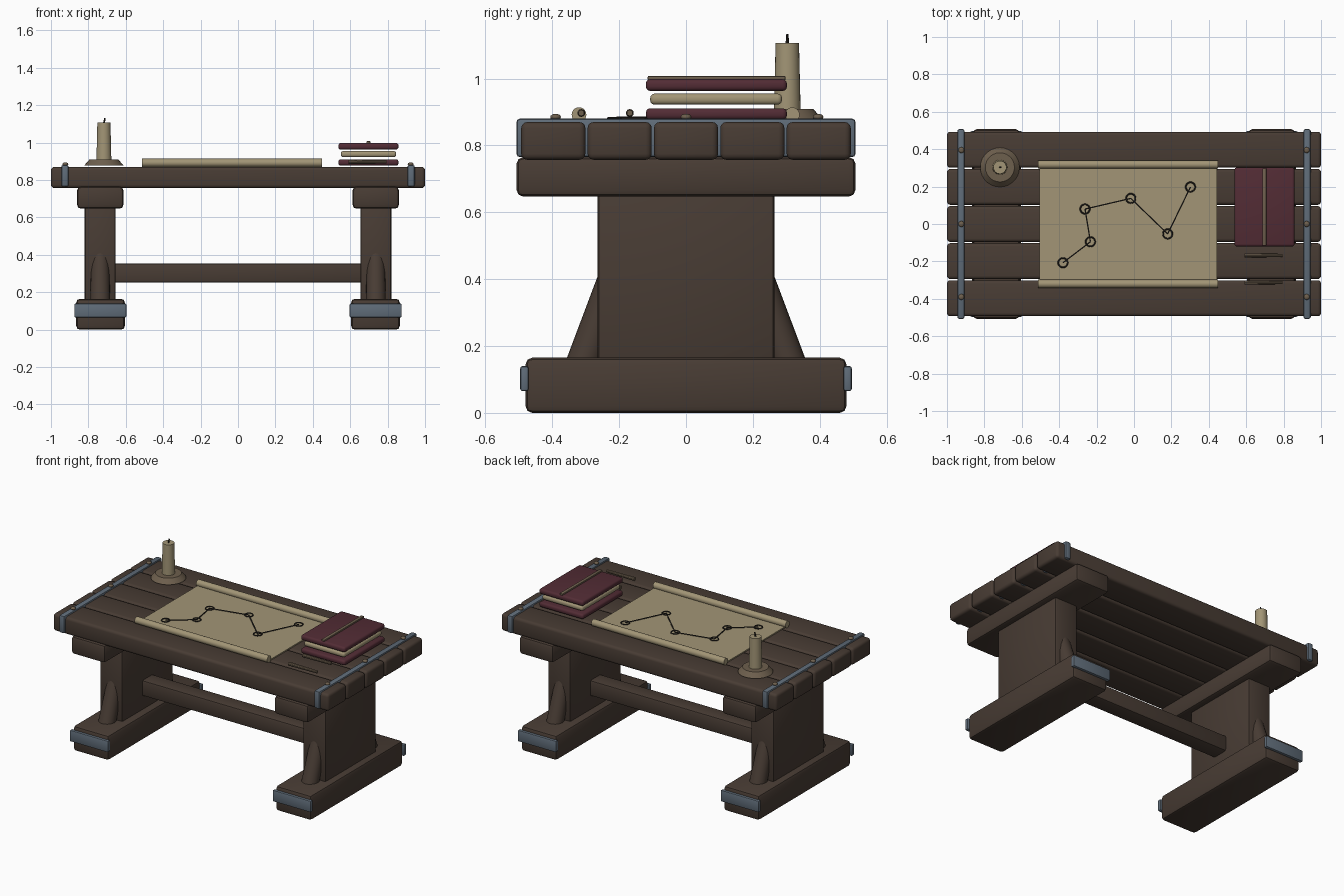
import bpy, math
from mathutils import Vector

if "Cube" in bpy.data.objects:
    bpy.data.objects.remove(bpy.data.objects["Cube"])


def mat(name, rgb):
    m = bpy.data.materials.new(name)
    m.diffuse_color = (*rgb, 1)
    m.use_nodes = True
    m.node_tree.nodes["Principled BSDF"].inputs["Base Color"].default_value = m.diffuse_color
    return m


WOOD = mat("dark_wood", (0.065, 0.045, 0.034))
IRON = mat("blue_iron", (0.115, 0.15, 0.19))
PAPER = mat("parchment", (0.36, 0.30, 0.18))
BRASS = mat("old_brass", (0.155, 0.115, 0.075))
RED = mat("red_leather", (0.085, 0.025, 0.035))
INK = mat("ink", (0.02, 0.017, 0.014))


def finish(o, name, m):
    o.name = name
    o.data.materials.append(m)
    bpy.ops.object.shade_smooth_by_angle(angle=math.radians(35))
    return o


def box(name, x, y, z, m, bevel=0.015, seg=2):
    """Rounded box from (min, max) ranges."""
    bpy.ops.mesh.primitive_cube_add(size=1, location=[sum(r) / 2 for r in (x, y, z)])
    o = bpy.context.object
    o.scale = [r[1] - r[0] for r in (x, y, z)]
    bpy.ops.object.transform_apply(location=False, rotation=False)
    if bevel:
        b = o.modifiers.new("bevel", "BEVEL")
        b.width, b.segments = bevel, seg
        bpy.ops.object.modifier_apply(modifier="bevel")
    return finish(o, name, m)


def rod(name, a, b, r1, r2, m, verts=20):
    """Tapered round rod from point a to point b."""
    a, b = Vector(a), Vector(b)
    bpy.ops.mesh.primitive_cone_add(vertices=verts, radius1=r1, radius2=r2,
                                    depth=(b - a).length, location=(a + b) / 2)
    o = bpy.context.object
    o.rotation_euler = (b - a).to_track_quat('Z', 'Y').to_euler()
    return finish(o, name, m)


# table top planks
for i in range(5):
    c = (i - 2) * 0.1985
    box(f"plank_{i + 1}", (-1, 1), (c - 0.096, c + 0.096), (0.757, 0.87), WOOD, 0.018, 3)

# trestles, straps and iron fittings, one set per end
for s, side in ((-1, "left"), (1, "right")):
    def xr(lo, hi):
        return sorted((s * lo, s * hi))
    box(f"{side}_foot", xr(0.605, 0.865), (-0.48, 0.48), (0.0, 0.165), WOOD, 0.02)
    box(f"{side}_leg", xr(0.655, 0.82), (-0.264, 0.264), (0.15, 0.67), WOOD, 0.012)
    box(f"{side}_crossbeam", xr(0.613, 0.86), (-0.507, 0.507), (0.647, 0.765), WOOD, 0.02)
    box(f"{side}_strap", xr(0.906, 0.945), (-0.507, 0.507), (0.765, 0.88), IRON, 0.01)
    for k in (-1, 1):
        rod(f"{side}_brace", (s * 0.737, k * 0.307, 0.145), (s * 0.737, k * 0.205, 0.43),
            0.053, 0.048, WOOD)
        box(f"{side}_foot_plate", xr(0.597, 0.875), sorted((k * 0.471, k * 0.496)),
            (0.065, 0.14), IRON, 0.007)
    for y in (-0.39, 0, 0.395):
        bpy.ops.mesh.primitive_uv_sphere_add(segments=12, ring_count=8, radius=0.016,
                                             location=(s * 0.923, y, 0.885))
        bpy.context.object.scale.z = 0.6
        finish(bpy.context.object, f"{side}_rivet", BRASS)

# stretcher beam
box("stretcher", (-0.67, 0.67), (-0.055, 0.055), (0.252, 0.355), WOOD, 0.012)

# map sheet with rolled edges
box("map_sheet", (-0.505, 0.445), (-0.32, 0.32), (0.873, 0.881), PAPER, 0)
for y in (-0.32, 0.318):
    rod("map_roll", (-0.512, y, 0.892), (0.45, y, 0.892), 0.022, 0.022, PAPER)

# route drawn on the map
pts = [(-0.38, -0.207), (-0.233, -0.095), (-0.262, 0.08), (-0.017, 0.137),
       (0.18, -0.053), (0.302, 0.198)]
for x, y in pts:
    bpy.ops.mesh.primitive_torus_add(major_radius=0.025, minor_radius=0.004, major_segments=24,
                                     minor_segments=6, location=(x, y, 0.882))
    finish(bpy.context.object, "route_ring", INK)
for a, b in zip(pts, pts[1:]):
    rod("route_line", (*a, 0.882), (*b, 0.882), 0.004, 0.004, INK, 6)

# candle on a dish
cx, cy = -0.717, 0.303
rod("candle_dish", (cx, cy, 0.878), (cx, cy, 0.909), 0.105, 0.078, BRASS, 28)
rod("candle", (cx, cy, 0.9), (cx, cy, 1.107), 0.04, 0.035, PAPER, 24)
rod("wick", (cx - 0.001, cy, 1.1), (cx + 0.006, cy, 1.132), 0.005, 0.004, INK, 8)

# stacked books with a ribbon on top
box("bottom_book", (0.537, 0.858), (-0.12, 0.302), (0.877, 0.911), RED, 0.013, 3)
box("middle_book", (0.55, 0.846), (-0.107, 0.287), (0.922, 0.955), PAPER, 0.013, 3)
box("top_book", (0.537, 0.858), (-0.12, 0.302), (0.963, 0.998), RED, 0.013, 3)
box("book_ribbon", (0.686, 0.708), (-0.115, 0.298), (0.995, 1.008), BRASS, 0.004)

# pencils beside the books
for y in (-0.168, -0.313):
    rod("pencil", (0.59, y, 0.897), (0.795, y, 0.897), 0.012, 0.009, BRASS, 10)
